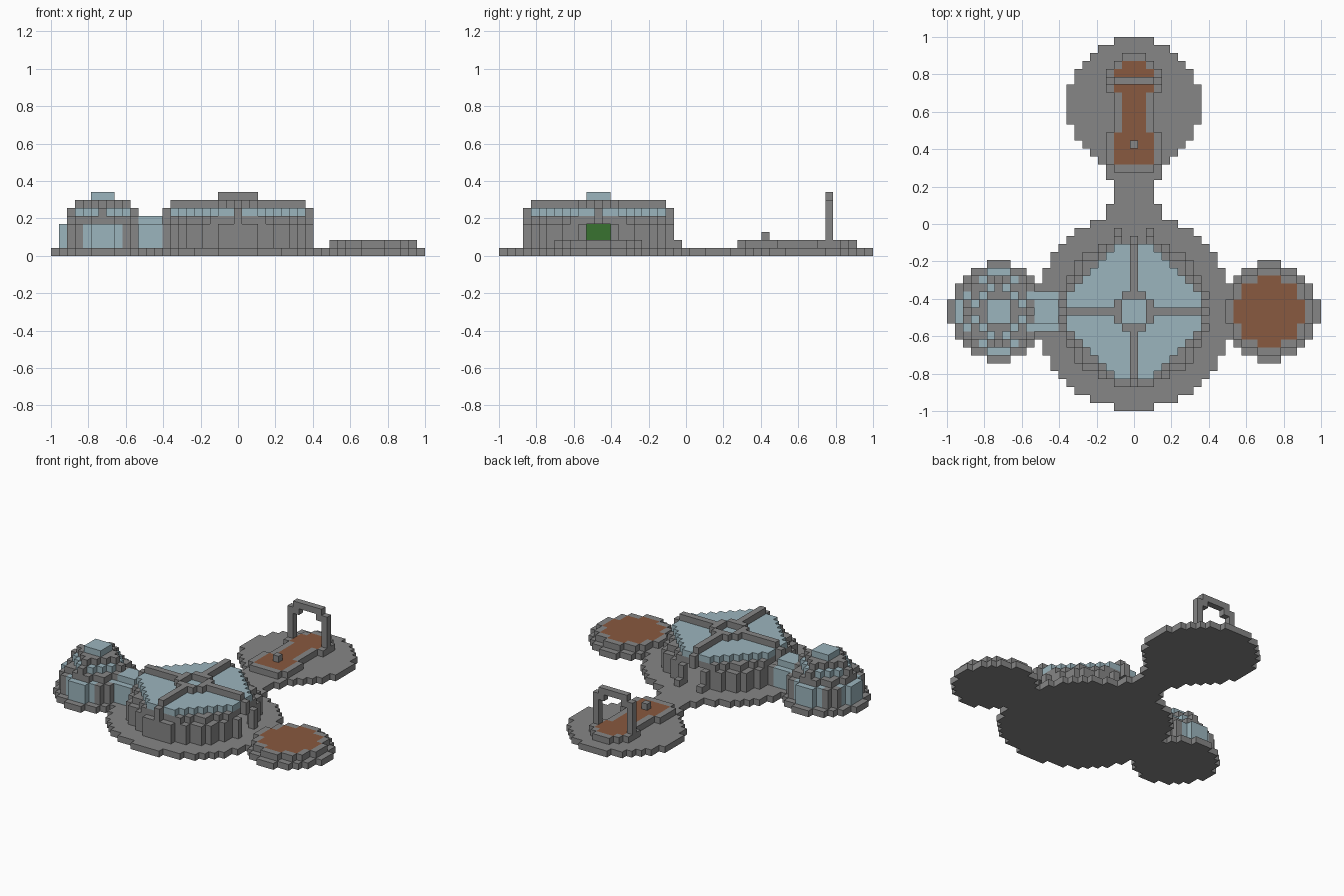
import bpy, bmesh
from mathutils import Vector

cube = bpy.data.objects.get("Cube")
if cube:
    bpy.data.objects.remove(cube)

V = 2 / 47                      # edge of one block
MAIN, LEFT, RIGHT, BACK = (0, -11), (-17, -11), (17, -11), (0, 15)


def material(name, rgb):
    m = bpy.data.materials.new(name)
    m.use_nodes = True
    m.diffuse_color = (*rgb, 1)
    m.node_tree.nodes["Principled BSDF"].inputs["Base Color"].default_value = (*rgb, 1)
    return m


GREY = material("stone grey", (0.24, 0.24, 0.24))
GLASS = material("pale blue glass", (0.33, 0.46, 0.51))
BROWN = material("soil brown", (0.25, 0.10, 0.05))
GREEN = material("leaf green", (0.04, 0.17, 0.03))


def disc(c, r, grow=0.25):
    """Flat round set of blocks."""
    n = range(-r, r + 1)
    return {(c[0] + x, c[1] + y) for x in n for y in n if x * x + y * y <= (r + grow) ** 2}


def rect(x0, x1, y0, y1):
    return {(x, y) for x in range(x0, x1 + 1) for y in range(y0, y1 + 1)}


def cross(c, r):
    return rect(c[0] - r, c[0] + r, c[1], c[1]) | rect(c[0], c[0], c[1] - r, c[1] + r)


def stack(plan, z0, z1):
    return {(x, y, z) for x, y in plan for z in range(z0, z1 + 1)}


def build(name, cells, mat):
    """Skin a set of blocks with their outer faces only."""
    bm = bmesh.new()
    for cell in cells:
        for axis in range(3):
            for s in (-1, 1):
                step = Vector((0, 0, 0))
                step[axis] = s
                if tuple(int(a + b) for a, b in zip(cell, step)) in cells:
                    continue
                u, w = Vector((0, 0, 0)), Vector((0, 0, 0))
                u[(axis + 1) % 3] = 0.5
                w[(axis + 2) % 3] = 0.5 * s
                mid = Vector(cell) + Vector((0, 0, 0.5)) + step / 2
                ring = (-u - w, u - w, u + w, w - u)
                bm.faces.new([bm.verts.new((mid + k) * V) for k in ring])
    bmesh.ops.remove_doubles(bm, verts=bm.verts, dist=V / 100)
    mesh = bpy.data.meshes.new(name)
    bm.to_mesh(mesh)
    bm.free()
    mesh.materials.append(mat)
    obj = bpy.data.objects.new(name, mesh)
    bpy.context.collection.objects.link(obj)


# Ground slab: four joined discs and the flared path to the rear one
ground = disc(MAIN, 12) | disc(LEFT, 6) | disc(RIGHT, 6) | disc(BACK, 8)
ground |= rect(-2, 2, 0, 8) | rect(-3, 3, 1, 2) | rect(-3, 3, 6, 7)
build("ground_slab", stack(ground, 0, 0), GREY)

# Right planting bed
bed = disc(RIGHT, 4)
build("right_bed_soil", stack(bed, 1, 1), BROWN)
build("right_bed_rim", stack(disc(RIGHT, 5) - bed, 1, 1), GREY)

# Rear dumbbell bed with its rim, post and arch
soil = rect(-2, 2, 8, 11) | rect(-1, 1, 12, 16) | rect(-2, 2, 17, 19) | rect(-1, 1, 20, 20)
rim = rect(-2, 2, 7, 20) | rect(-3, 3, 8, 11) | rect(-3, 3, 17, 19) | rect(-1, 1, 21, 21)
build("rear_bed_soil", stack(soil, 1, 1), BROWN)
build("rear_bed_rim", stack(rim - soil, 1, 1), GREY)
build("rear_post", stack({(0, 10)}, 2, 2), GREY)
arch = stack(rect(-2, 2, 18, 18), 7, 7)
for s in (-1, 1):
    arch |= stack({(3 * s, 18)}, 2, 6) | stack({(2 * s, 18)}, 6, 6)
build("rear_arch", arch, GREY)

# Main hall: wall with side, rear and corridor doorways, then the ledge
doors = rect(-10, 10, -12, -10) | rect(-1, 1, -11, 0)
wall = stack(disc(MAIN, 9) - disc(MAIN, 8) - doors, 1, 3)
roof = {(x, y) for x, y in disc(MAIN, 8) if abs(x) + abs(y - MAIN[1]) <= 10}
wall |= stack(disc(MAIN, 9, -0.4) - disc(MAIN, 6), 4, 4)
wall |= stack(cross(MAIN, 9) - disc(MAIN, 8), 4, 4)
build("hall_wall", wall, GREY)
build("door_posts", stack({(-2, -1), (2, -1)}, 1, 1), GREY)

# Main hall: glass roof under crossed beams with an open centre ring
beams = cross(MAIN, 9)
build("hall_roof_glass", stack(roof - (beams - rect(-1, 1, -12, -10)), 5, 5), GLASS)
top = (cross(MAIN, 8) | disc(MAIN, 2)) - rect(-1, 1, -12, -10)
build("hall_beams", stack(beams - rect(-1, 1, -12, -10), 5, 5) | stack(top, 6, 6), GREY)

# Glass corridor
corridor = stack(rect(-12, -10, -13, -13) | rect(-12, -10, -9, -9), 1, 3)
build("corridor_glass", corridor | stack(rect(-12, -10, -12, -10), 4, 4), GLASS)

# Left dome: glass panels between diagonal pillars
shell = disc(LEFT, 5) - disc(LEFT, 4) - rect(-13, -12, -12, -10)
pillars = {(x, y) for x, y in disc(LEFT, 5)
           if min(abs(x - LEFT[0]), abs(y - LEFT[1])) >= 3}
build("dome_panels", stack(shell - pillars, 1, 3), GLASS)
frame = stack(pillars, 1, 3) | stack(disc(LEFT, 4) - disc(LEFT, 2), 4, 4)

# Left dome: stepped crown, ribs and cap
ribs = cross(LEFT, 4) - disc(LEFT, 2)
frame |= stack(ribs, 5, 5) | stack(disc(LEFT, 2) | cross(LEFT, 3), 6, 6)
build("dome_frame", frame, GREY)
build("dome_crown_glass", stack(disc(LEFT, 3) - disc(LEFT, 1) - ribs, 5, 5), GLASS)
build("dome_cap", stack(rect(-18, -16, -12, -10), 7, 7), GLASS)

# Shrub inside the dome
build("shrub", stack(rect(-18, -16, -12, -10), 1, 3), GREEN)
